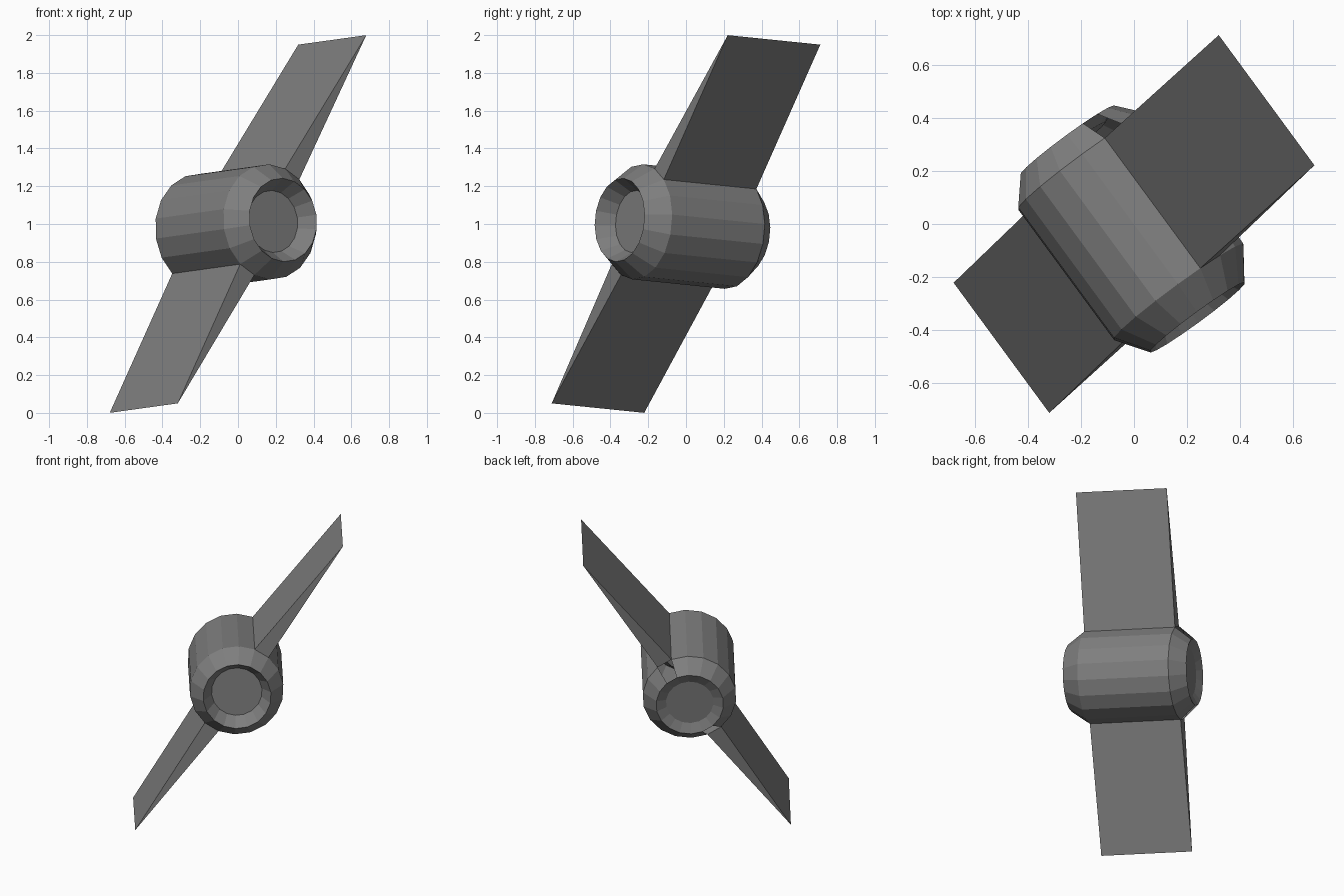
import bpy, bmesh
from math import sin, cos, pi, radians
from mathutils import Vector

if "Cube" in bpy.data.objects:
    bpy.data.objects.remove(bpy.data.objects["Cube"])

SIDES = 18
TWIST = radians(2)
HUB = (-0.02, 0.005)        # hub centre in the (blade, thickness) plane
TIP = 1.19                  # blade tip distance from the middle
# lathe profile: (radius, position along the axis), back to front
PROFILE = [(0.155, -0.375), (0.22, -0.405), (0.306, -0.305),
           (0.306, 0.305), (0.222, 0.425), (0.165, 0.33)]

# tilted frame: x = blade direction, y = thickness, z = hub axis
axis = Vector((0.36, -0.49, 0.05)).normalized()
blade = Vector((0.50, 0.465, 0.975))
blade = (blade - axis * blade.dot(axis)).normalized()
thick = axis.cross(blade)

grey = bpy.data.materials.new("dark_grey")
grey.diffuse_color = (0.21, 0.21, 0.21, 1)
grey.use_nodes = True
grey.node_tree.nodes["Principled BSDF"].inputs["Base Color"].default_value = grey.diffuse_color


def to_world(v):
    return blade * v[0] + thick * v[1] + axis * v[2] + Vector((0, 0, 1))


def ring_point(i, r, h):
    a = TWIST + (i - 0.5) * 2 * pi / SIDES
    return to_world((HUB[0] + r * cos(a), HUB[1] + r * sin(a), h))


def make_object(name, bm):
    bmesh.ops.recalc_face_normals(bm, faces=bm.faces)
    mesh = bpy.data.meshes.new(name)
    bm.to_mesh(mesh)
    bm.free()
    mesh.materials.append(grey)
    ob = bpy.data.objects.new(name, mesh)
    bpy.context.collection.objects.link(ob)


# hub barrel with chamfered, recessed ends
bm = bmesh.new()
rings = [[bm.verts.new(ring_point(i, r, h)) for i in range(SIDES)]
         for r, h in PROFILE]
for k in range(len(rings) - 1):
    for i in range(SIDES):
        # facets under the blades, and the rear notches behind them, stay open
        if k in (1, 2) and i % (SIDES // 2) == 0:
            continue
        j = (i + 1) % SIDES
        bm.faces.new((rings[k][i], rings[k][j], rings[k + 1][j], rings[k + 1][i]))
bm.faces.new(rings[0])
bm.faces.new(rings[-1])
make_object("hub", bm)

# wedge blades: one hub facet drawn out to a sharp tip edge
for name, i, sign in (("upper_blade", 0, 1), ("lower_blade", SIDES // 2, -1)):
    bm = bmesh.new()
    r, h = PROFILE[3]
    ends = []
    for z in (-h, h):
        ends.append([bm.verts.new(p) for p in (
            ring_point(i, r, z), ring_point(i + 1, r, z), to_world((sign * TIP, 0, z)))])
        bm.faces.new(ends[-1])
    (b0, b1, bt), (f0, f1, ft) = ends
    bm.faces.new((b0, bt, ft, f0))
    bm.faces.new((b1, bt, ft, f1))
    bm.faces.new((b0, b1, f1, f0))
    make_object(name, bm)
